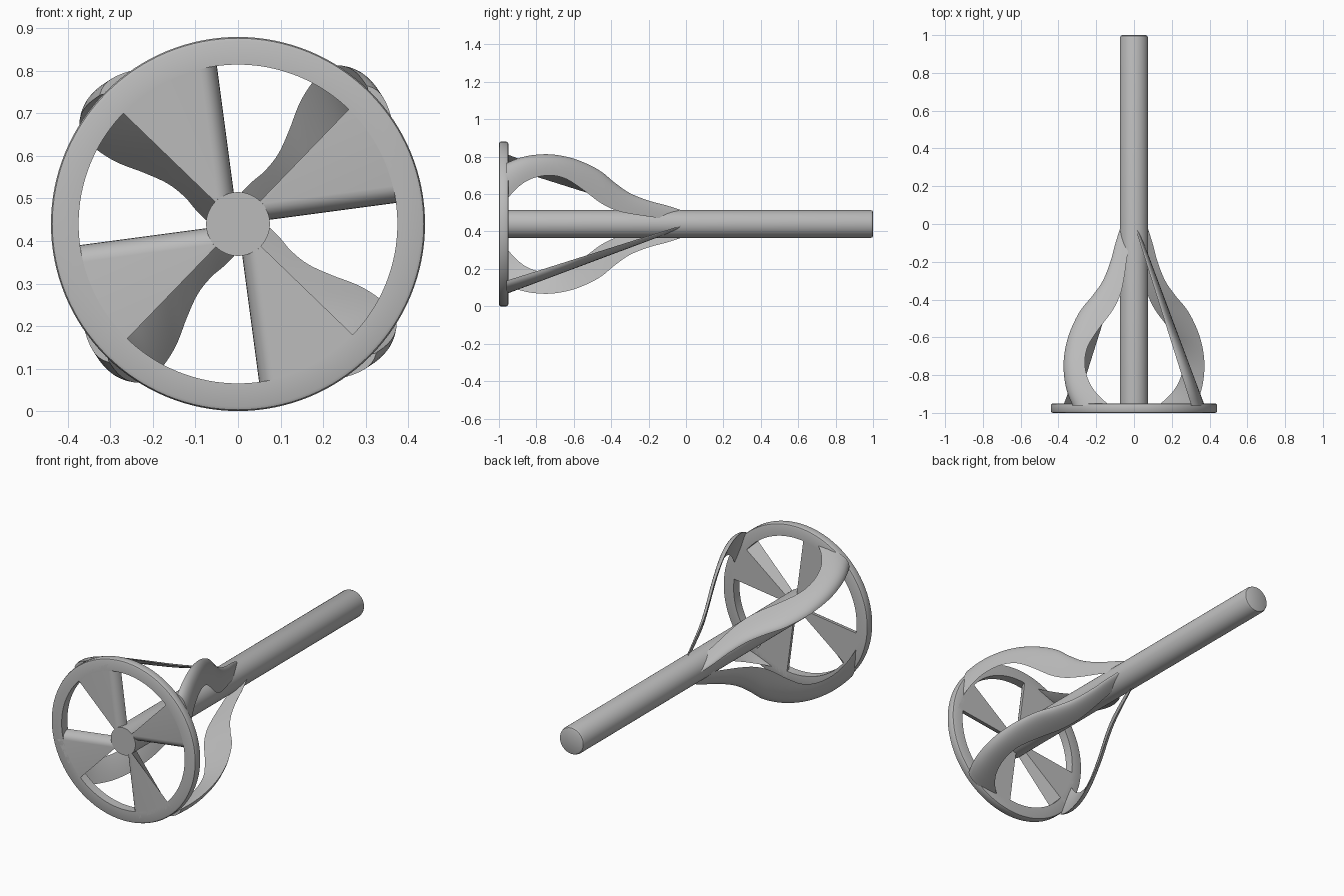
import bpy
import bmesh
from math import cos, sin, radians, pi

if "Cube" in bpy.data.objects:
    bpy.data.objects.remove(bpy.data.objects["Cube"], do_unlink=True)

CENTRE = 0.44      # height of the shaft axis
FRONT, BACK = -1.0, -0.95

grey = bpy.data.materials.new("plain_grey")
grey.use_nodes = True
colour = (0.5, 0.5, 0.5, 1)
grey.diffuse_color = colour
grey.node_tree.nodes["Principled BSDF"].inputs["Base Color"].default_value = colour


def loft(name, rings, caps=True, loop=False, angle=35):
    """Skin closed rings of (x, y, z) points, z measured from the axis."""
    bm = bmesh.new()
    rows = [[bm.verts.new((x, y, z + CENTRE)) for x, y, z in r] for r in rings]
    n = len(rows[0])
    pairs = list(zip(rows, rows[1:]))
    if loop:
        pairs.append((rows[-1], rows[0]))
    for a, b in pairs:
        for i in range(n):
            j = (i + 1) % n
            bm.faces.new((a[i], a[j], b[j], b[i]))
    if caps and not loop:
        bm.faces.new(rows[0])
        bm.faces.new(rows[-1])
    bmesh.ops.recalc_face_normals(bm, faces=bm.faces)
    mesh = bpy.data.meshes.new(name)
    bm.to_mesh(mesh)
    bm.free()
    ob = bpy.data.objects.new(name, mesh)
    bpy.context.collection.objects.link(ob)
    mesh.materials.append(grey)
    bpy.ops.object.select_all(action='DESELECT')
    ob.select_set(True)
    bpy.context.view_layer.objects.active = ob
    bpy.ops.object.shade_smooth_by_angle(angle=radians(angle))
    return ob


def circle(r, y, n):
    return [(r * cos(2 * pi * i / n), y, r * sin(2 * pi * i / n)) for i in range(n)]


def turn(points, quarter):
    c, s = cos(quarter * pi / 2), sin(quarter * pi / 2)
    return [(x * c - z * s, y, x * s + z * c) for x, y, z in points]


# Shaft with a softened far end
shaft = [(0.075, FRONT), (0.075, 0.985), (0.071, 0.996), (0.063, 1.0)]
loft("shaft", [circle(r, y, 64) for r, y in shaft])

# Outer ring
rim = [(0.375, FRONT), (0.43, FRONT), (0.437, -0.997), (0.44, -0.99),
       (0.44, -0.96), (0.437, -0.953), (0.43, BACK), (0.375, BACK)]
loft("outer_ring", [circle(r, y, 128) for r, y in rim], loop=True)

# Wedge spokes: rounded leading edge, back-bevelled trailing edge
LEAD, TRAIL = radians(7.6), radians(46)


def wedge_section(r):
    pts = []
    for i in range(7):
        a = i / 6 * pi / 2
        off = 0.04 * (1 - cos(a))
        y = BACK + (FRONT - BACK) * sin(a)
        pts.append((r * cos(LEAD) - off * sin(LEAD), y, r * sin(LEAD) + off * cos(LEAD)))
    bevel = TRAIL - 0.14
    pts.append((r * cos(TRAIL), FRONT, r * sin(TRAIL)))
    pts.append((r * cos(bevel), BACK, r * sin(bevel)))
    return pts


# Wavy blades: (y, outer height, inner height); sideways they run straight to the shaft
WAVE = [(-0.96, 0.325, 0.13), (-0.9, 0.35, 0.195), (-0.83, 0.367, 0.24),
        (-0.74, 0.373, 0.26), (-0.65, 0.362, 0.245), (-0.56, 0.335, 0.19),
        (-0.46, 0.285, 0.115), (-0.38, 0.22, 0.075), (-0.3, 0.165, 0.055),
        (-0.2, 0.125, 0.04), (-0.1, 0.098, 0.025), (-0.02, 0.072, 0.02)]


def smooth_path(keys, steps):
    """Catmull-Rom through the keys."""
    out = []
    for i in range(len(keys) - 1):
        p = [keys[max(0, min(len(keys) - 1, i + k))] for k in (-1, 0, 1, 2)]
        for s in range(steps):
            t = s / steps
            out.append(tuple(0.5 * (2 * b + (c - a) * t + (2 * a - 5 * b + 4 * c - d) * t ** 2
                                    + (3 * b - a - 3 * c + d) * t ** 3)
                             for a, b, c, d in zip(*p)))
    return out + [keys[-1]]


def blade_section(y, z_out, z_in):
    t = -y / 0.95
    x_in, x_out = 0.3 * t, 0.015 + 0.355 * t
    mx, mz = (x_in + x_out) / 2, (z_in + z_out) / 2

    def arc(bulge, ts):
        cx, cz = mx + bulge * (x_out - mx), mz + bulge * (z_out - mz)
        return [((1 - u) ** 2 * x_in + 2 * u * (1 - u) * cx + u * u * x_out, y,
                 (1 - u) ** 2 * z_out + 2 * u * (1 - u) * cz + u * u * z_in) for u in ts]

    ts = [i / 10 for i in range(11)]
    return arc(0.9, ts) + arc(-0.1, ts[-2:0:-1])


path = smooth_path(WAVE, 5)
for q in range(4):
    loft(f"wedge_spoke_{q + 1}", [turn(wedge_section(r), q) for r in (0.065, 0.41)])
    loft(f"wavy_blade_{q + 1}", [turn(blade_section(*k), q) for k in path], angle=45)
